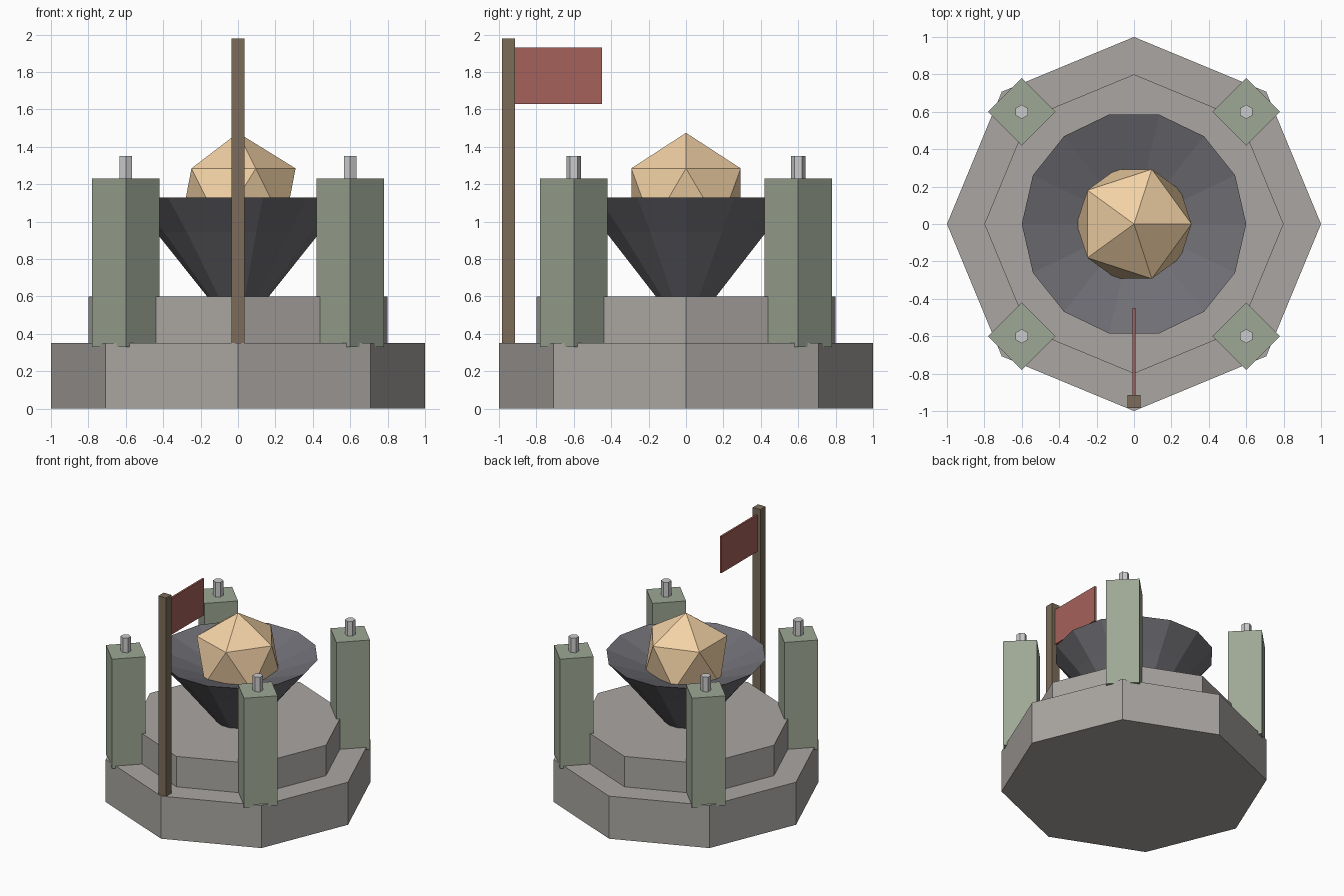
import bpy, bmesh
from math import cos, sin, tau

if "Cube" in bpy.data.objects:
    bpy.data.objects.remove(bpy.data.objects["Cube"])


def material(name, rgb):
    m = bpy.data.materials.new(name)
    m.diffuse_color = (*rgb, 1)
    m.use_nodes = True
    m.node_tree.nodes["Principled BSDF"].inputs["Base Color"].default_value = m.diffuse_color
    return m


STONE = material("stone", (0.40, 0.38, 0.36))
IRON = material("iron", (0.16, 0.16, 0.18))
MOSS = material("moss", (0.34, 0.39, 0.30))
AMBER = material("amber", (0.89, 0.64, 0.38))
WOOD = material("wood", (0.20, 0.15, 0.10))
CLOTH = material("cloth", (0.38, 0.12, 0.10))


def finish(name, mat):
    ob = bpy.context.object
    ob.name = name
    if mat:
        ob.data.materials.append(mat)
    return ob


def prism(name, sides, radius, x, y, z0, z1, mat=None):
    bpy.ops.mesh.primitive_cylinder_add(
        vertices=sides, radius=radius, depth=z1 - z0, location=(x, y, (z0 + z1) / 2))
    return finish(name, mat)


def box(name, lo, hi, mat):
    bpy.ops.mesh.primitive_cube_add(size=1, location=[(a + b) / 2 for a, b in zip(lo, hi)])
    bpy.context.object.scale = [b - a for a, b in zip(lo, hi)]
    return finish(name, mat)


def lathe(name, profile, sides, mat):
    """Closed solid from (radius, z) rings, listed from bottom cap to top cap."""
    bm = bmesh.new()
    rings = [[bm.verts.new((r * cos(tau * i / sides), r * sin(tau * i / sides), z))
              for i in range(sides)] for r, z in profile]
    for a, b in zip(rings, rings[1:]):
        for i in range(sides):
            j = (i + 1) % sides
            bm.faces.new((a[i], a[j], b[j], b[i]))
    bm.faces.new(rings[0][::-1])
    bm.faces.new(rings[-1])
    me = bpy.data.meshes.new(name)
    bm.to_mesh(me)
    bm.free()
    me.materials.append(mat)
    ob = bpy.data.objects.new(name, me)
    bpy.context.collection.objects.link(ob)


# Two stepped octagonal stone tiers
prism("lower_tier", 8, 1.0, 0, 0, 0, 0.35, STONE)
prism("upper_tier", 8, 0.8, 0, 0, 0.35, 0.6, STONE)

# Fire bowl: flared outside, shallow dished inside
lathe("bowl", [(0.165, 0.6), (0.44, 0.945), (0.6, 1.13), (0.2, 0.983)], 14, IRON)

# Faceted gem resting in the bowl
bpy.ops.mesh.primitive_ico_sphere_add(subdivisions=1, radius=0.344, location=(0, 0, 1.131))
finish("gem", AMBER)

# Four corner pillars set diagonally, each with a hexagonal peg
for sx in (-1, 1):
    for sy in (-1, 1):
        tag = ("left" if sx < 0 else "right") + ("_front" if sy < 0 else "_back")
        prism("pillar_" + tag, 4, 0.18, 0.6 * sx, 0.6 * sy, 0.33, 1.23, MOSS)
        prism("peg_" + tag, 6, 0.038, 0.6 * sx, 0.6 * sy, 1.21, 1.35)

# Flagpole at the front edge with its flag pointing inward
box("flagpole", (-0.035, -0.985, 0.34), (0.035, -0.915, 1.98), WOOD)
box("flag", (-0.008, -0.93, 1.63), (0.008, -0.45, 1.93), CLOTH)
